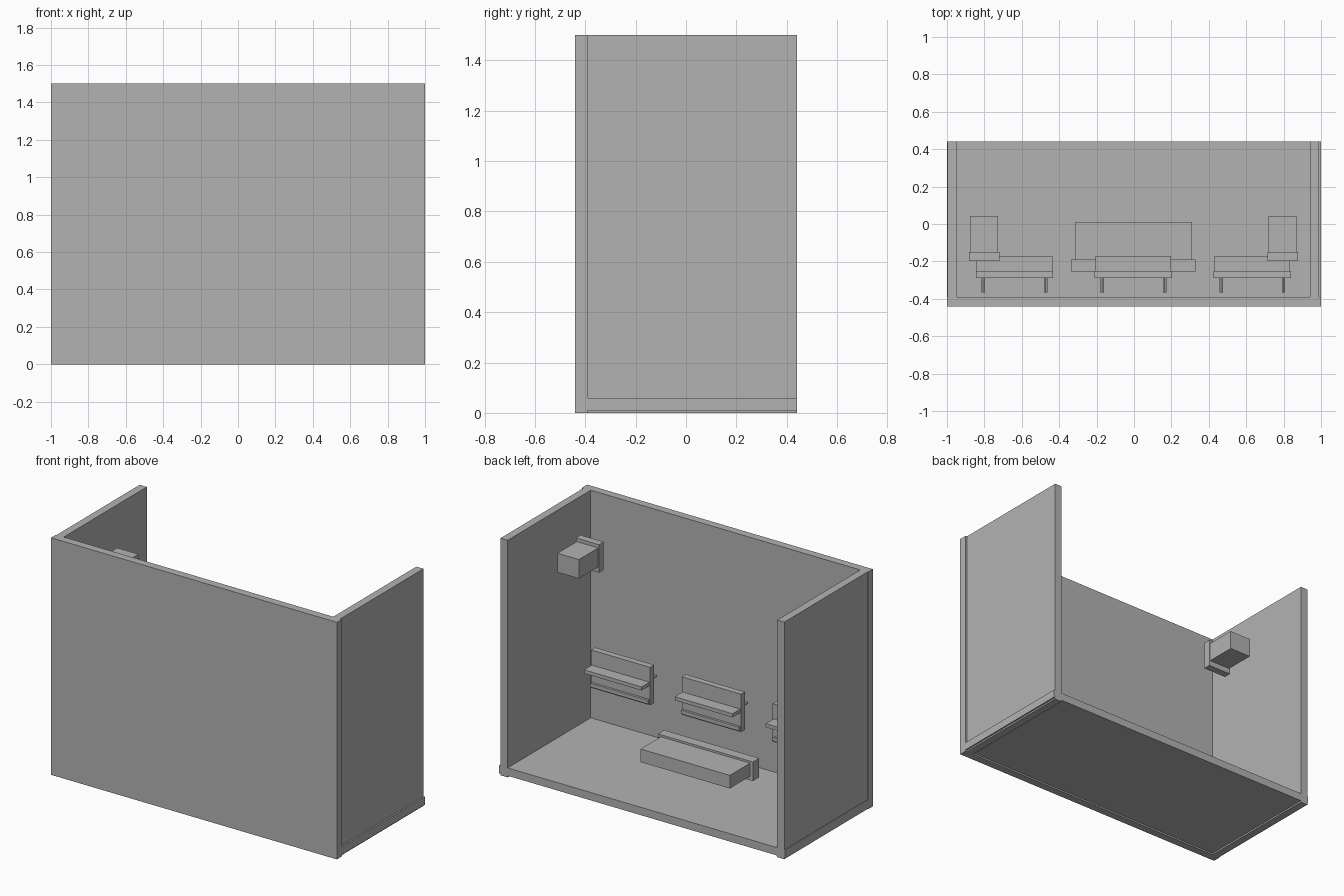
import bpy
import math

if "Cube" in bpy.data.objects:
    bpy.data.objects.remove(bpy.data.objects["Cube"], do_unlink=True)

grey = bpy.data.materials.new("plain grey")
grey.use_nodes = True
GREY = (0.45, 0.45, 0.45, 1)
grey.diffuse_color = GREY
grey.node_tree.nodes["Principled BSDF"].inputs["Base Color"].default_value = GREY


def box(name, xs, ys, zs):
    """Flat-faced block spanning the given (low, high) ranges."""
    bpy.ops.mesh.primitive_cube_add(size=1)
    ob = bpy.context.object
    ob.name = name
    ob.location = [(a + b) / 2 for a, b in (xs, ys, zs)]
    ob.scale = [b - a for a, b in (xs, ys, zs)]
    ob.data.materials.append(grey)
    return ob


def centred(x, width):
    return (x - width / 2, x + width / 2)


def rod(name, x, ys, z, radius):
    """Six-sided bar running front to back."""
    bpy.ops.mesh.primitive_cylinder_add(
        vertices=6, radius=radius, depth=ys[1] - ys[0],
        location=(x, sum(ys) / 2, z), rotation=(math.pi / 2, 0, 0))
    ob = bpy.context.object
    ob.name = name
    ob.data.materials.append(grey)


MID = -0.003   # centre line of the room's contents
BACK = 0.44

# Room shell, open at the back and the top
box("front_wall", (-1, 1), (-BACK, -0.39), (0, 1.5))
box("floor", (-1, 1), (-0.39, BACK), (0.01, 0.06))
box("left_wall", (0.94, 0.99), (-0.39, BACK), (0, 1.5))
box("right_wall", (-0.996, -0.946), (-0.39, BACK), (0, 1.5))

# Three wall units: panel, shelf, lower ledge and two mounting rods
for i, side in enumerate(("right", "middle", "left")):
    x = MID + (i - 1) * 0.636
    box(side + "_panel", centred(x, 0.414), (-0.29, -0.25), (0.33, 0.57))
    box(side + "_shelf", centred(x, 0.404), (-0.25, -0.172), (0.452, 0.475))
    box(side + "_ledge", centred(x, 0.404), (-0.25, -0.235), (0.342, 0.366))
    for s in (-1, 1):
        rod(side + "_mounting_rod", x + s * 0.167, (-0.365, -0.29), 0.463, 0.01)

# Long low cabinet with its wider backplate
box("low_cabinet", centred(MID, 0.625), (-0.19, 0.012), (0.102, 0.185))
box("low_cabinet_plate", centred(MID, 0.665), (-0.253, -0.19), (0.077, 0.198))

# Pair of boxes high in the corners, each with a backplate
for side, s in (("left", 1), ("right", -1)):
    x = MID + s * 0.798
    box(side + "_high_box", centred(x, 0.15), (-0.15, 0.043), (1.165, 1.285))
    box(side + "_high_box_plate", centred(x, 0.162), (-0.197, -0.15), (1.13, 1.307))
